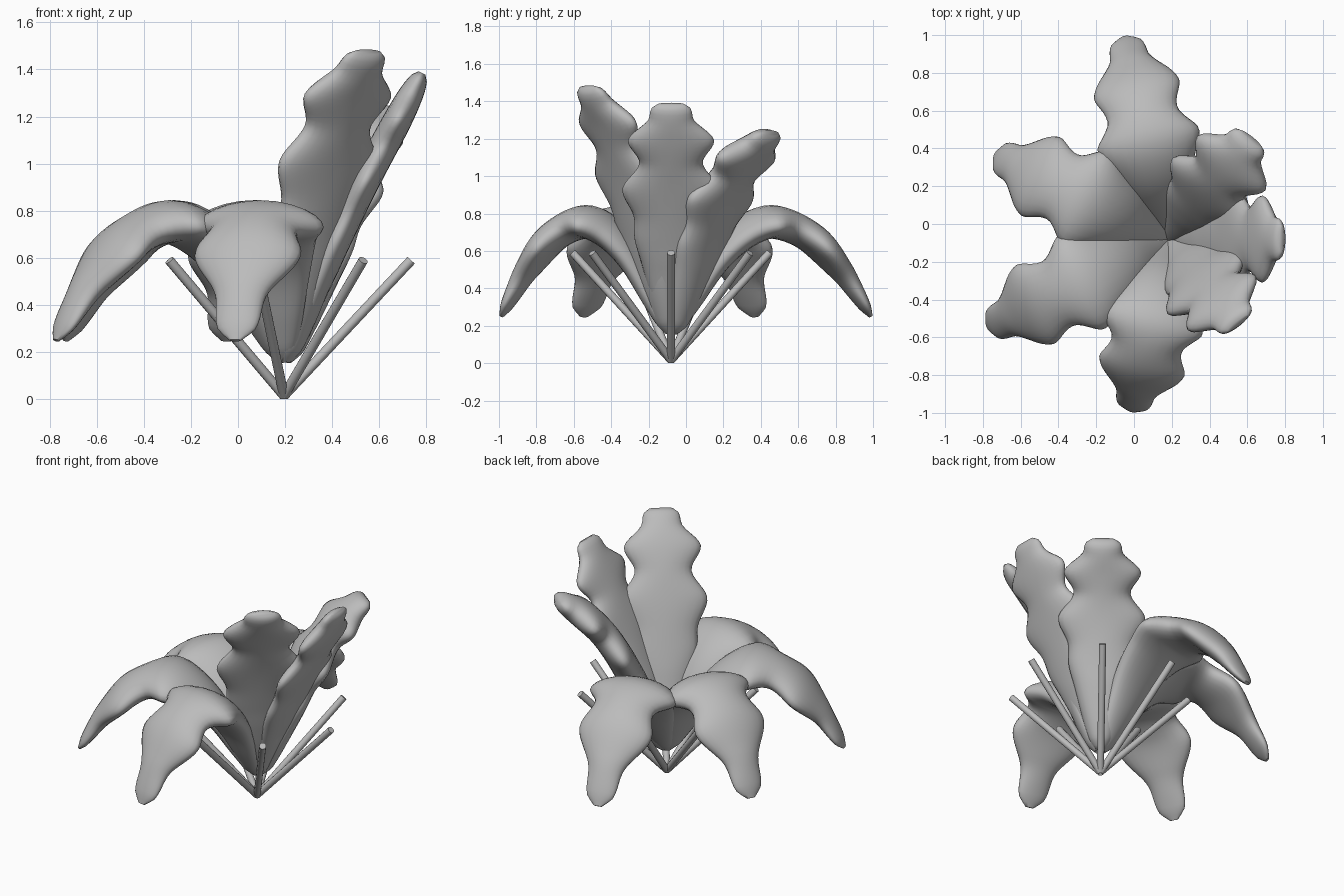
import bpy, math
from mathutils import Vector

cube = bpy.data.objects.get("Cube")
if cube:
    bpy.data.objects.remove(cube)

CENTRE = Vector((0.195, -0.08, 0))
STEP = math.tau / 7

grey = bpy.data.materials.new("plain_grey")
grey.use_nodes = True
grey.diffuse_color = (0.5, 0.5, 0.5, 1)
grey.node_tree.nodes["Principled BSDF"].inputs["Base Color"].default_value = (0.5, 0.5, 0.5, 1)


def smooth_sample(keys, t):
    """Smooth curve through (t, value...) keys."""
    last = len(keys) - 1
    i = max(k for k in range(last) if keys[k][0] <= t or k == 0)
    a, b = keys[i], keys[i + 1]
    p, n = keys[max(i - 1, 0)], keys[min(i + 2, last)]
    h = b[0] - a[0]
    u = (t - a[0]) / h
    out = []
    for k in range(1, len(a)):
        m0 = (b[k] - p[k]) / (b[0] - p[0]) * h
        m1 = (n[k] - a[k]) / (n[0] - a[0]) * h
        out.append((2*u**3 - 3*u*u + 1) * a[k] + (u**3 - 2*u*u + u) * m0
                   + (3*u*u - 2*u**3) * b[k] + (u**3 - u*u) * m1)
    return out


def add_object(name, verts, faces):
    """Mesh object with smooth sides and sharp ends."""
    mesh = bpy.data.meshes.new(name)
    mesh.from_pydata(verts, [], faces)
    mesh.materials.append(grey)
    obj = bpy.data.objects.new(name, mesh)
    bpy.context.collection.objects.link(obj)
    bpy.context.view_layer.objects.active = obj
    obj.select_set(True)
    bpy.ops.object.shade_smooth_by_angle(angle=math.radians(60))
    obj.select_set(False)


def tube_faces(rows, ring):
    """Quads between successive rings, closed at both ends."""
    faces = [(j*ring + i, j*ring + (i+1) % ring, (j+1)*ring + (i+1) % ring, (j+1)*ring + i)
             for j in range(rows) for i in range(ring)]
    return faces + [tuple(reversed(range(ring))), tuple(range(rows*ring, (rows+1)*ring))]


def leaf(name, angle, path, reach, bulk, lobes, curl, rows=56, ring=24):
    """Thick lobed blade swept along a path of (radius, height) points."""
    out = Vector((math.cos(angle), math.sin(angle), 0))
    side = Vector((-out.y, out.x, 0))
    # key the path by its length
    length, keys = 0, [(0, *path[0])]
    for a, b in zip(path, path[1:]):
        length += math.dist(a, b)
        keys.append((length, *b))
    keys = [(k[0] / length, k[1] * reach, k[2]) for k in keys]
    verts = []
    for j in range(rows + 1):
        t = j / rows
        r, z = smooth_sample(keys, t)
        r0, z0 = smooth_sample(keys, max(t - 0.02, 0))
        r1, z1 = smooth_sample(keys, min(t + 0.02, 1))
        tangent = (out * (r1 - r0) + Vector((0, 0, z1 - z0))).normalized()
        normal = tangent.cross(side).normalized()
        half, thick = smooth_sample(lobes, t)
        for i in range(ring):
            a = math.tau * i / ring
            w = half * math.cos(a)
            lift = bulk * thick * math.sin(a) - curl * w * w
            verts.append(CENTRE + out * r + Vector((0, 0, z)) + side * w + normal * lift)
    add_object(name, verts, tube_faces(rows, ring))


def stem(name, angle, sides=12, radius=0.021):
    """Straight rod leaning outward from the shared foot."""
    tip = Vector((0.54 * math.cos(angle), 0.54 * math.sin(angle), 0.59))
    turn = tip.to_track_quat('Z', 'Y')
    verts = []
    for end in (Vector((0, 0, 0.015)), tip):
        for i in range(sides):
            a = math.tau * i / sides
            verts.append(CENTRE + end + turn @ Vector((radius * math.cos(a), radius * math.sin(a), 0)))
    add_object(name, verts, tube_faces(1, sides))


# (position along blade, half width, half thickness)
upright_lobes = [(0, .03, .02), (.05, .07, .045), (.3, .16, .06), (.4, .195, .06),
                 (.5, .2, .06), (.62, .26, .06), (.735, .17, .06), (.84, .23, .058),
                 (.925, .125, .05), (.98, .105, .035), (1, .07, .015)]
droop_lobes = [(0, .03, .02), (.05, .07, .045), (.26, .155, .07), (.41, .22, .085),
               (.51, .275, .09), (.6, .19, .085), (.72, .23, .075),
               (.85, .115, .055), (.96, .085, .03), (1, .025, .01)]

# (radius, height) along each blade
droop = [(.01, .165), (.12, .35), (.26, .57), (.41, .705), (.56, .755),
         (.77, .67), (.93, .5), (1.02, .37), (1.095, .25)]
side_upright = [(.01, .165), (.11, .43), (.23, .7), (.35, .95), (.47, 1.18), (.575, 1.385)]
front_upright = [(.01, .165), (.11, .43), (.2, .72), (.31, 1.03), (.43, 1.28), (.57, 1.475)]
back_upright = [(.01, .165), (.12, .43), (.23, .69), (.36, .93), (.49, 1.09), (.66, 1.23)]

# Blades and stems, counted round from the left side
blades = [("left_leaf", side_upright, 1.02, 1.05), ("back_left_leaf", back_upright, 1.03, 1.4),
          ("back_leaf", droop, 1, 1), ("back_right_leaf", droop, .94, 1),
          ("front_right_leaf", droop, .98, 1), ("front_leaf", droop, .85, 1),
          ("front_left_leaf", front_upright, 1, 1.15)]
for n, (name, path, reach, bulk) in enumerate(blades):
    hanging = path is droop
    leaf(name, n * STEP, path, reach, bulk, droop_lobes if hanging else upright_lobes,
         0.3 if hanging else 0)
    stem(name.replace("leaf", "stem"), n * STEP)
